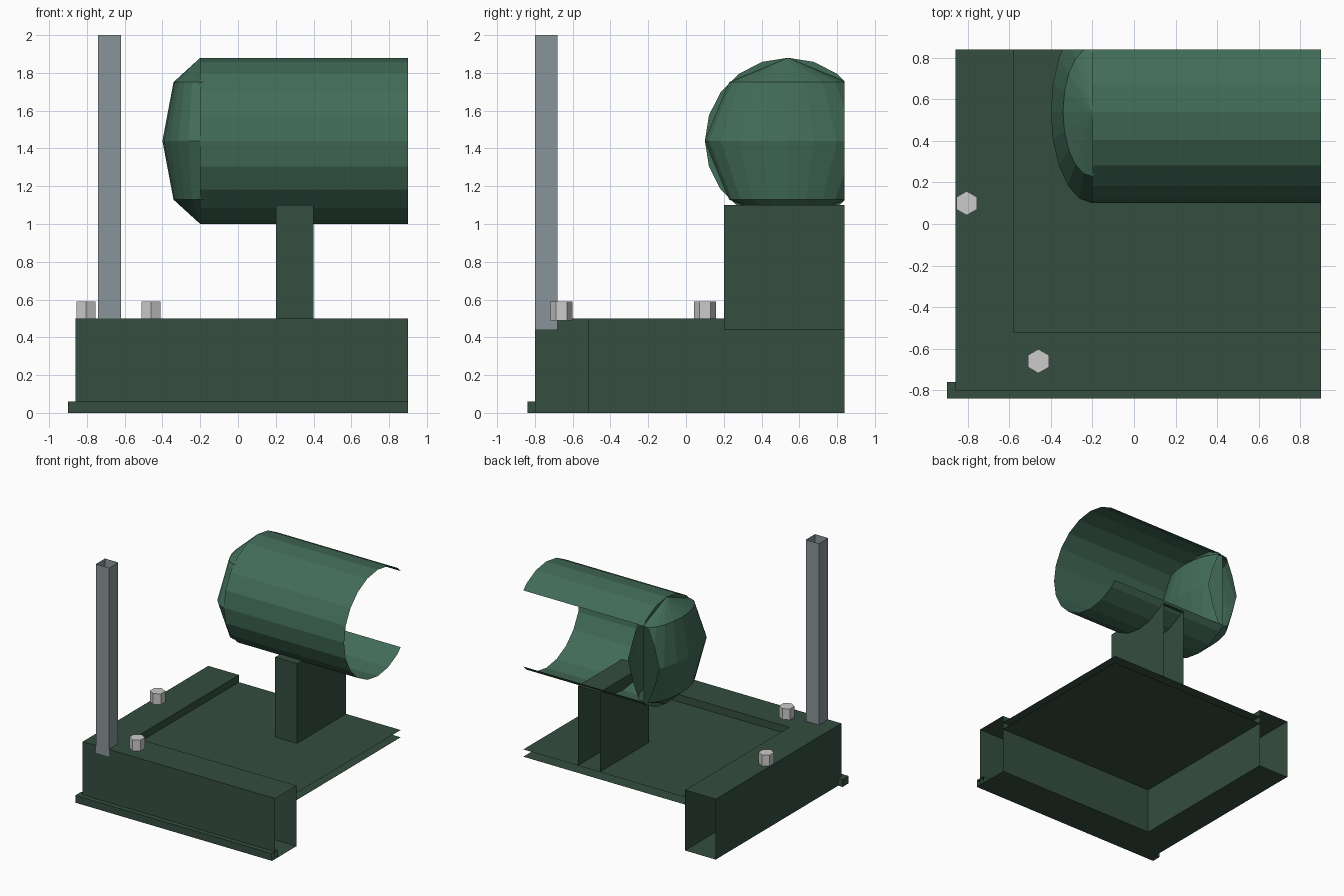
import bpy, bmesh, math
from mathutils import Matrix, Vector

if "Cube" in bpy.data.objects:
    bpy.data.objects.remove(bpy.data.objects["Cube"])

CX, CY = 0.90, 0.84          # cut planes: only one quarter of the rig remains


def material(name, rgb):
    m = bpy.data.materials.new(name)
    m.diffuse_color = (*rgb, 1)
    m.use_nodes = True
    m.node_tree.nodes["Principled BSDF"].inputs["Base Color"].default_value = m.diffuse_color
    return m


DARK = material("dark_green", (0.035, 0.075, 0.052))
GREEN = material("tank_green", (0.055, 0.150, 0.100))
STEEL = material("post_steel", (0.25, 0.30, 0.32))
BOLT = material("bolt_metal", (0.55, 0.55, 0.55))


def finish(name, bm, mat):
    """Trim at the cut planes (left open) and make the object."""
    bmesh.ops.recalc_face_normals(bm, faces=bm.faces)
    for co, no in (((CX, 0, 0), (1, 0, 0)), ((0, CY, 0), (0, 1, 0))):
        bmesh.ops.bisect_plane(bm, geom=bm.verts[:] + bm.edges[:] + bm.faces[:],
                               plane_co=co, plane_no=no, clear_outer=True)
    me = bpy.data.meshes.new(name)
    bm.to_mesh(me)
    bm.free()
    me.materials.append(mat)
    ob = bpy.data.objects.new(name, me)
    bpy.context.collection.objects.link(ob)
    return ob


def box(name, x, y, z, mat, capped=True):
    bm = bmesh.new()
    lo, hi = Vector((x[0], y[0], z[0])), Vector((x[1], y[1], z[1]))
    size = hi - lo
    bmesh.ops.create_cube(bm, size=1, matrix=Matrix.Translation((lo + hi) / 2)
                          @ Matrix.Diagonal((*size, 1)))
    if not capped:
        bm.normal_update()
        ends = [f for f in bm.faces if abs(f.normal.z) > 0.9]
        bmesh.ops.delete(bm, geom=ends, context='FACES_ONLY')
    return finish(name, bm, mat)


# hollow rectangular frame: box section swept round the corners
bm = bmesh.new()
rings = []
for inset, z in ((0, 0), (0, 0.5), (0.28, 0.5), (0.28, 0)):
    a, b = 1.76 - inset, 1.64 - inset
    rings.append([bm.verts.new((CX + sx * a, CY + sy * b, z))
                  for sx, sy in ((-1, -1), (1, -1), (1, 1), (-1, 1))])
for i in range(4):
    r, s = rings[i], rings[(i + 1) % 4]
    for k in range(4):
        n = (k + 1) % 4
        bm.faces.new((r[k], r[n], s[n], s[k]))
finish("base_frame", bm, DARK)

# deck plate, front skid bar, pedestal
box("deck_plate", (-0.58, 2.38), (-0.52, 2.2), (0.38, 0.44), DARK)
box("front_skid_bar", (-0.90, 2.7), (-0.84, -0.76), (0, 0.06), DARK)
box("tank_pedestal", (0.20, 0.40), (0.20, 1.48), (0.44, 1.10), DARK)

# upright post, an open tube
box("corner_post", (-0.74, -0.62), (-0.80, -0.68), (0.44, 2.0), STEEL, capped=False)

# hexagonal bolts
for name, x, y in (("front_bolt", -0.46, -0.66), ("side_bolt", -0.805, 0.10)):
    bm = bmesh.new()
    bmesh.ops.create_cone(bm, cap_ends=True, segments=6, radius1=0.058, radius2=0.058,
                          depth=0.10, matrix=Matrix.Translation((x, y, 0.54)))
    bm.normal_update()
    if abs(max(v.co.y for v in bm.verts) - y - 0.058) > 0.002:   # points towards y
        bmesh.ops.rotate(bm, verts=bm.verts, cent=(x, y, 0),
                         matrix=Matrix.Rotation(math.pi / 6, 3, 'Z'))
    finish(name, bm, BOLT)

# tank barrel lying along x
bm = bmesh.new()
bmesh.ops.create_cone(bm, cap_ends=True, segments=20, radius1=0.44, radius2=0.44, depth=2.2,
                      matrix=Matrix.Translation((0.90, 0.54, 1.44))
                      @ Matrix.Rotation(math.pi / 2, 4, 'Y'))
finish("tank_barrel", bm, GREEN)

# domed tank end: flattened sphere with upright poles
bm = bmesh.new()
bmesh.ops.create_uvsphere(bm, u_segments=20, v_segments=4, radius=1,
                          matrix=Matrix.Translation((-0.20, 0.54, 1.44))
                          @ Matrix.Diagonal((0.20, 0.44, 0.44, 1)))
finish("tank_dome", bm, GREEN)
